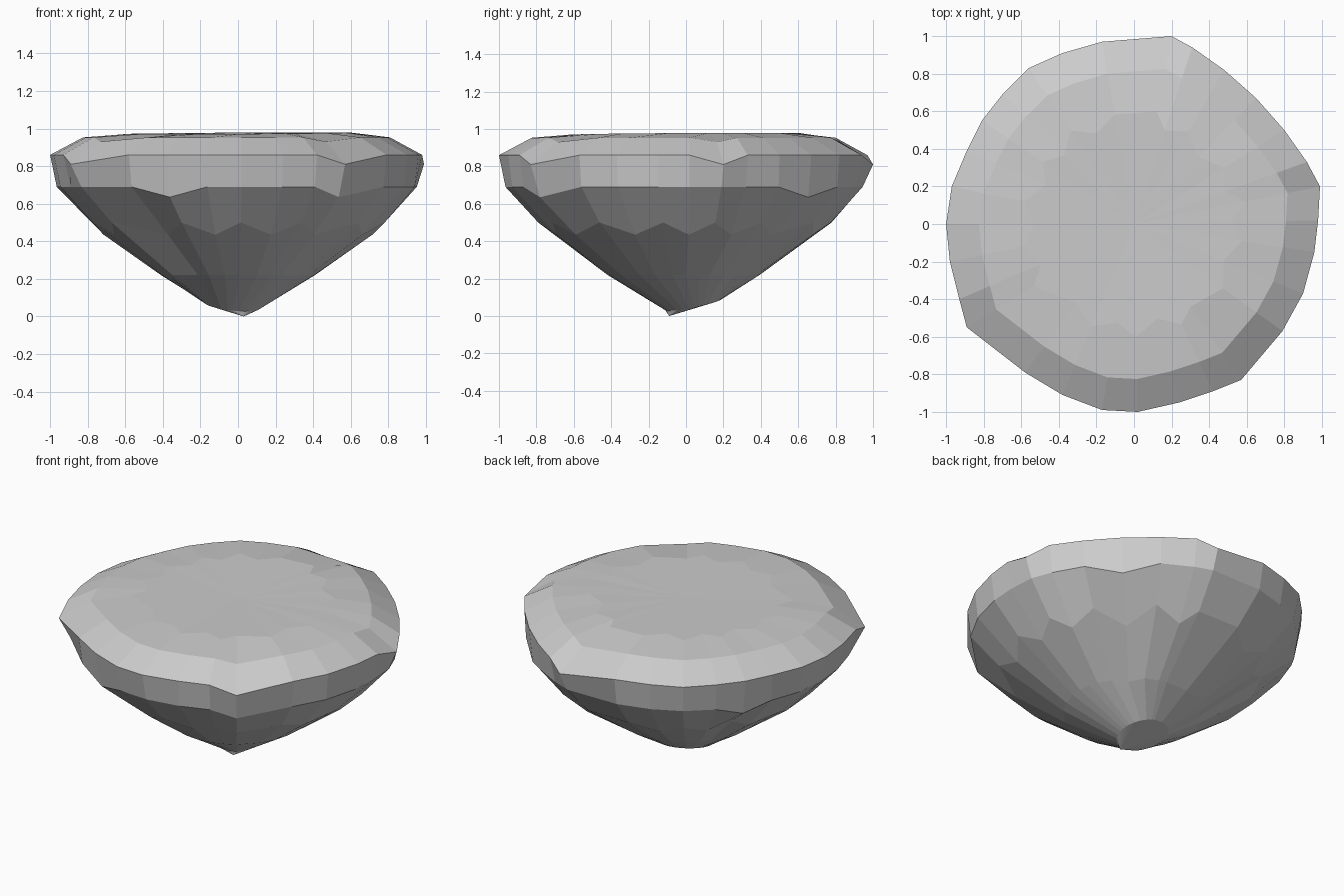
import bpy, bmesh
from math import atan2, hypot, cos, sin, exp, degrees, radians

if "Cube" in bpy.data.objects:
    bpy.data.objects.remove(bpy.data.objects["Cube"])

# Girdle outline seen from above, clockwise from the back corner
OUTLINE = [(.2, 1), (.31, .94), (.48, .82), (.65, .67), (.8, .5), (.92, .33),
           (.99, .2), (.98, .02), (.96, -.15), (.9, -.37), (.79, -.57), (.57, -.83),
           (.42, -.89), (.24, -.95), (.02, -1), (-.17, -.99), (-.38, -.91),
           (-.58, -.79), (-.89, -.55), (-.93, -.4), (-.98, -.2), (-1, 0),
           (-.97, .2), (-.89, .39), (-.81, .55), (-.7, .69), (-.56, .83),
           (-.38, .91), (-.17, .97)]
CORNERS = (0, 6, 11, 18)                  # outline points that stick out
NOTCHES = (41, 146, 248, 304)             # angles where the lower girdle dips
GROOVES = ((43, .12), (143, .06), (234, .12))  # shallow pavilion valleys


def gap(a, b):
    return abs((a - b + 180) % 360 - 180)


def groove(a):
    return 1 - sum(d * exp(-(gap(a, g) / 9) ** 2) for g, d in GROOVES)


bm = bmesh.new()
crown_in, table, girdle_top, girdle_low, pavilion, middle, culet = rings = [[] for _ in range(7)]
count = len(OUTLINE)
dips = {min(range(count), key=lambda i: gap(degrees(atan2(OUTLINE[i][1], OUTLINE[i][0])), n))
        for n in NOTCHES}

for i, (x, y) in enumerate(OUTLINE):
    a = degrees(atan2(y, x))
    r = hypot(x, y)
    c, s = cos(radians(a)), sin(radians(a))
    corner, odd = i in CORNERS, i % 2

    # crown: scalloped inner facets, table edge, girdle edge
    k = .53 if odd else .60
    crown_in.append(bm.verts.new((x * k, y * k, .975 + .006 * (x + y) * .6)))
    table.append(bm.verts.new((x * .825, y * .825, .93 if corner else .953)))
    girdle_top.append(bm.verts.new((x, y, .81 if corner else .86)))

    # lower girdle edge, rounder than the upper one
    q = .965 * (.65 + .35 * r) - .015 * max(0, c + s - .6)
    low = i in dips
    if low:
        q -= .02
    girdle_low.append(bm.verts.new((c * q, s * q, .635 if low else .69)))

    # pavilion: zigzag facets, then straight down to the culet
    q = (.715 if odd else .79) * groove(a)
    pavilion.append(bm.verts.new((c * q, s * q, .435 if odd else .5)))
    q = .41 * groove(a)
    middle.append(bm.verts.new((c * q, s * q - .01, .22)))
    px, py = -.03 + .15 * c, .04 + .15 * s
    culet.append(bm.verts.new((px, py, .05 + .2 * py - .1 * px)))

# skin the rings and close both ends
for upper, lower in zip(rings, rings[1:]):
    for i in range(count):
        j = (i + 1) % count
        bm.faces.new((upper[i], upper[j], lower[j], lower[i]))
top = bm.verts.new((0, 0, .97))
tip = bm.verts.new((.03, -.09, 0))
for i in range(count):
    j = (i + 1) % count
    bm.faces.new((top, crown_in[j], crown_in[i]))
    bm.faces.new((tip, culet[i], culet[j]))
bmesh.ops.recalc_face_normals(bm, faces=bm.faces)

mesh = bpy.data.meshes.new("cut_gem")
bm.to_mesh(mesh)
bm.free()
bpy.context.collection.objects.link(bpy.data.objects.new("cut_gem", mesh))
